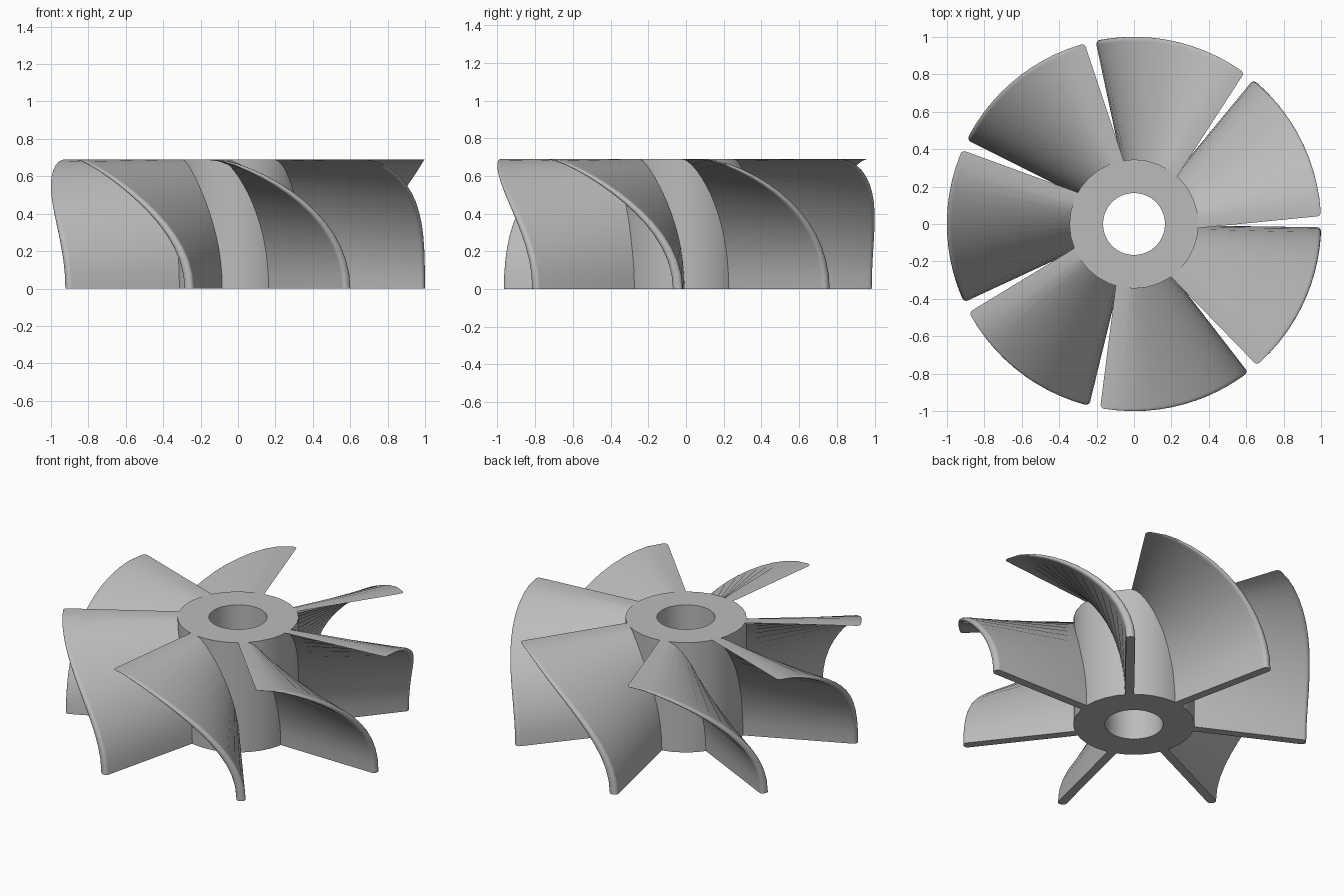
import bpy, bmesh, math

HEIGHT = 0.69
BLADES = 7
TWIST = math.radians(45)
TOP_ANGLE = math.radians(5.6)

cube = bpy.data.objects.get("Cube")
if cube:
    bpy.data.objects.remove(cube, do_unlink=True)

grey = bpy.data.materials.new("plain_grey")
grey.use_nodes = True
colour = (0.5, 0.5, 0.5, 1)
grey.diffuse_color = colour
grey.node_tree.nodes["Principled BSDF"].inputs["Base Color"].default_value = colour


def loft(name, rings, closed_tube=False):
    """Skin a list of point rings, capping the ends or joining last to first."""
    bm = bmesh.new()
    loops = [[bm.verts.new(p) for p in ring] for ring in rings]
    n = len(loops[0])
    pairs = list(zip(loops, loops[1:]))
    if closed_tube:
        pairs.append((loops[-1], loops[0]))
    else:
        bm.faces.new(loops[0])
        bm.faces.new(loops[-1])
    for a, b in pairs:
        for i in range(n):
            j = (i + 1) % n
            bm.faces.new((a[i], a[j], b[j], b[i]))
    bmesh.ops.recalc_face_normals(bm, faces=bm.faces)
    mesh = bpy.data.meshes.new(name)
    bm.to_mesh(mesh)
    bm.free()
    mesh.materials.append(grey)
    obj = bpy.data.objects.new(name, mesh)
    bpy.context.collection.objects.link(obj)
    bpy.ops.object.select_all(action='DESELECT')
    obj.select_set(True)
    bpy.context.view_layer.objects.active = obj
    bpy.ops.object.shade_smooth_by_angle(angle=math.radians(35))
    return obj


def circle(radius, z, sides=32):
    return [(radius * math.cos(2 * math.pi * i / sides),
             radius * math.sin(2 * math.pi * i / sides), z) for i in range(sides)]


# Hub with a through bore
OUTER, BORE = 0.345, 0.166
loft("hub", [circle(OUTER, 0), circle(OUTER, HEIGHT),
             circle(BORE, HEIGHT), circle(BORE, 0)], closed_tube=True)

# Horizontal blade section: straight bar with a rounded outer tip
LOW, HIGH, ROUND, ROOT, TIP = -0.055, -0.003, 0.022, 0.33, 1.0
section = [(ROOT, HIGH), (ROOT, LOW)]
for centre, start in ((LOW + ROUND, -90), (HIGH - ROUND, 0)):
    for k in range(5):
        a = math.radians(start + k * 22.5)
        section.append((TIP - ROUND + ROUND * math.cos(a), centre + ROUND * math.sin(a)))


def blade_ring(u, base):
    """Section at height fraction u, turned further the closer it is to the top."""
    lean = 0.5 * (u * u + 1 - math.sqrt(1 - u * u))
    a = base + TWIST * (1 - lean)
    c, s = math.cos(a), math.sin(a)
    return [(x * c - y * s, x * s + y * c, u * HEIGHT) for x, y in section]


# Curved blades, stacked more finely where they sweep over near the top
STEPS = 14
for b in range(BLADES):
    base = TOP_ANGLE + b * 2 * math.pi / BLADES
    loft(f"blade_{b + 1}",
         [blade_ring(1 - (1 - i / STEPS) ** 1.6, base) for i in range(STEPS + 1)])
